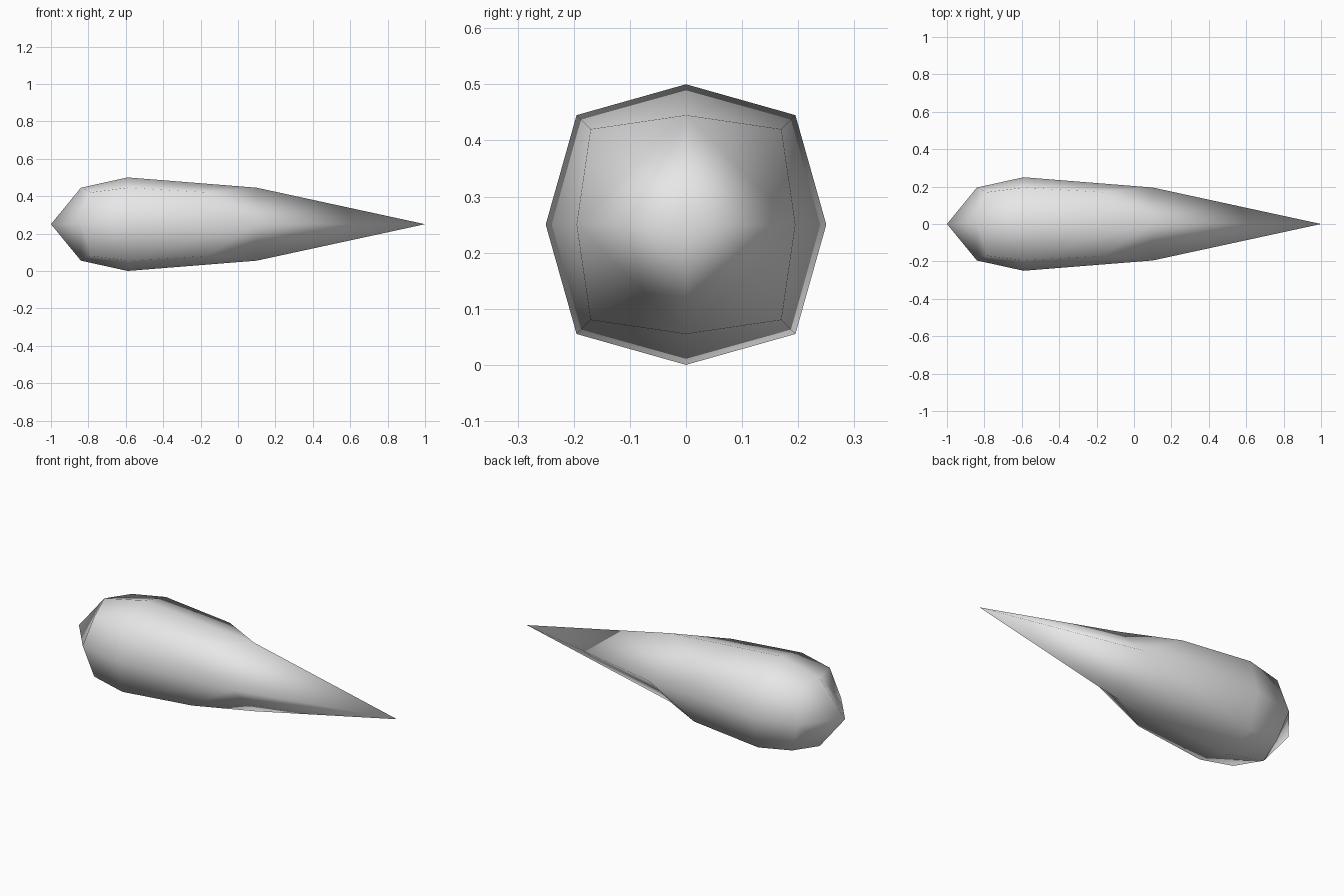
import bpy, bmesh

cube = bpy.data.objects.get("Cube")
if cube:
    bpy.data.objects.remove(cube, do_unlink=True)


def flat_material(name, colour):
    mat = bpy.data.materials.new(name)
    mat.use_nodes = True
    mat.diffuse_color = colour
    mat.node_tree.nodes["Principled BSDF"].inputs["Base Color"].default_value = colour
    return mat


# Cage: a cube with every face divided in four
bm = bmesh.new()
bmesh.ops.create_cube(bm, size=2)
bmesh.ops.subdivide_edges(bm, edges=bm.edges[:], cuts=1, use_grid_fill=True)


def level(vert):
    """1 for a side centre, 2 for an edge middle, 3 for a corner."""
    return sum(abs(c) > 0.5 for c in vert.co)


# Split each quad between its two edge middles
for face in bm.faces[:]:
    middles = [v for v in face.verts if level(v) == 2]
    bmesh.utils.face_split(face, *middles)

# Drop shape: blunt nose at -x, long pointed tail at +x
STATION = {-1: {1: -1.0, 2: -0.84, 3: -0.785},
           0: {1: -0.59, 2: -0.59},
           1: {1: 1.0, 2: 0.1, 3: -0.17}}
WIDTH = {1: 0.25, 2: 0.195, 3: 0.17}
for v in bm.verts:
    rank = level(v)
    w = WIDTH[rank]
    v.co = (STATION[round(v.co.x)][rank], round(v.co.y) * w, 0.25 + round(v.co.z) * w)

bmesh.ops.recalc_face_normals(bm, faces=bm.faces[:])
for face in bm.faces:
    face.smooth = True

mesh = bpy.data.meshes.new("drop_body")
bm.to_mesh(mesh)
bm.free()
mesh.materials.append(flat_material("light_grey", (0.8, 0.8, 0.8, 1)))
body = bpy.data.objects.new("drop_body", mesh)
bpy.context.collection.objects.link(body)
